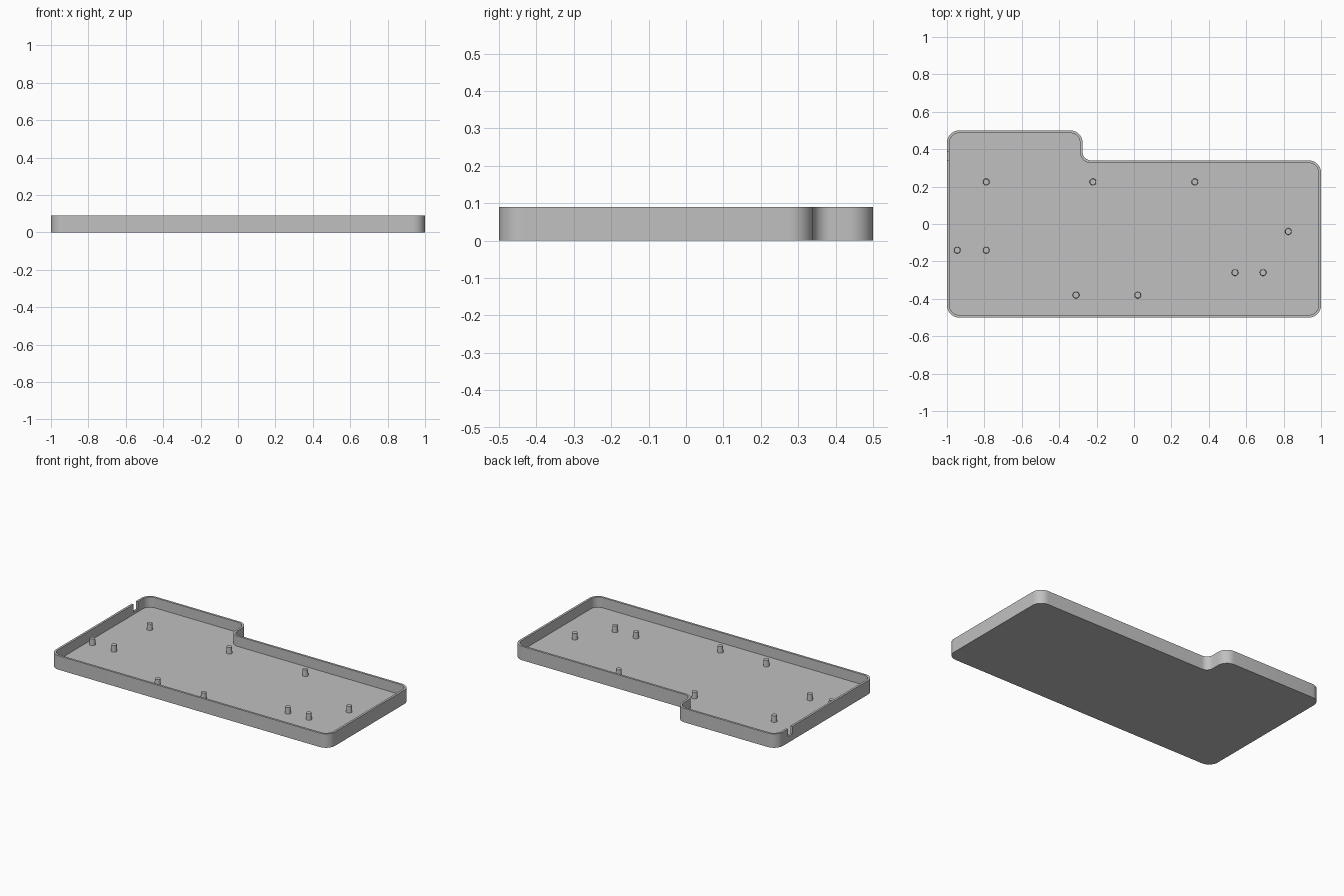
import bpy, bmesh, math
from mathutils import Vector

if "Cube" in bpy.data.objects:
    bpy.data.objects.remove(bpy.data.objects["Cube"], do_unlink=True)

HEIGHT, FLOOR, WALL = 0.09, 0.024, 0.014

grey = bpy.data.materials.new("plain grey")
grey.use_nodes = True
colour = (0.53, 0.53, 0.53, 1)
grey.diffuse_color = colour
grey.node_tree.nodes["Principled BSDF"].inputs["Base Color"].default_value = colour


def make_object(name, bm):
    bmesh.ops.recalc_face_normals(bm, faces=bm.faces)
    mesh = bpy.data.meshes.new(name)
    bm.to_mesh(mesh)
    bm.free()
    mesh.materials.append(grey)
    obj = bpy.data.objects.new(name, mesh)
    bpy.context.collection.objects.link(obj)
    return obj


def smooth(obj):
    bpy.ops.object.select_all(action="DESELECT")
    obj.select_set(True)
    bpy.context.view_layer.objects.active = obj
    bpy.ops.object.shade_smooth_by_angle(angle=math.radians(35))


# Plan corners, counter-clockwise: x, y, fillet radius
CORNERS = [(-1, -0.5, 0.065), (1, -0.5, 0.065), (1, 0.34, 0.065),
           (-0.275, 0.34, 0.045), (-0.275, 0.5, 0.065), (-1, 0.5, 0.065)]


def outline(inset, steps=10):
    """Rounded plan outline, moved inwards by inset."""
    points = []
    for i, (x, y, r) in enumerate(CORNERS):
        p = Vector((x, y))
        before = (p - Vector(CORNERS[i - 1][:2])).normalized()
        after = (Vector(CORNERS[(i + 1) % len(CORNERS)][:2]) - p).normalized()
        convex = before.cross(after) > 0
        centre = p + (after - before) * r
        radius = r - inset if convex else r + inset
        for k in range(steps + 1):
            a = k / steps * math.pi / 2
            points.append(centre + radius * (before * math.sin(a) - after * math.cos(a)))
    return points


# Tray: base, outer wall, rim, inner wall and floor
bm = bmesh.new()
rings = [[bm.verts.new((p.x, p.y, z)) for p in outline(inset)]
         for inset, z in ((0, 0), (0, HEIGHT), (WALL, HEIGHT), (WALL, FLOOR))]
for low, high in zip(rings, rings[1:]):
    for i in range(len(low)):
        j = (i + 1) % len(low)
        bm.faces.new((low[i], low[j], high[j], high[i]))
bm.faces.new(rings[0])
bm.faces.new(rings[-1])
tray = make_object("tray", bm)

# Cable notch through the side wall
bm = bmesh.new()
bmesh.ops.create_cube(bm, size=1)
bmesh.ops.scale(bm, vec=(0.08, 0.045, 0.1), verts=bm.verts)
bmesh.ops.translate(bm, vec=(-1, 0.362, 0.09), verts=bm.verts)
cutter = make_object("notch_cutter", bm)
cutter.hide_render = True
cut = tray.modifiers.new("notch", "BOOLEAN")
cut.operation, cut.solver, cut.object = "DIFFERENCE", "EXACT", cutter
bpy.context.view_layer.objects.active = tray
bpy.ops.object.modifier_apply(modifier=cut.name)
bpy.data.objects.remove(cutter, do_unlink=True)
smooth(tray)

# Slightly tapered support posts
POSTS = [(-0.79, 0.225), (-0.22, 0.225), (0.325, 0.225), (0.825, -0.04),
         (-0.945, -0.14), (-0.79, -0.14), (0.54, -0.26), (0.69, -0.26),
         (-0.31, -0.38), (0.02, -0.38)]
for n, (x, y) in enumerate(POSTS, 1):
    bm = bmesh.new()
    bmesh.ops.create_cone(bm, cap_ends=True, segments=24,
                          radius1=0.018, radius2=0.016, depth=0.042)
    bmesh.ops.translate(bm, vec=(x, y, FLOOR + 0.02), verts=bm.verts)
    smooth(make_object(f"post_{n}", bm))
